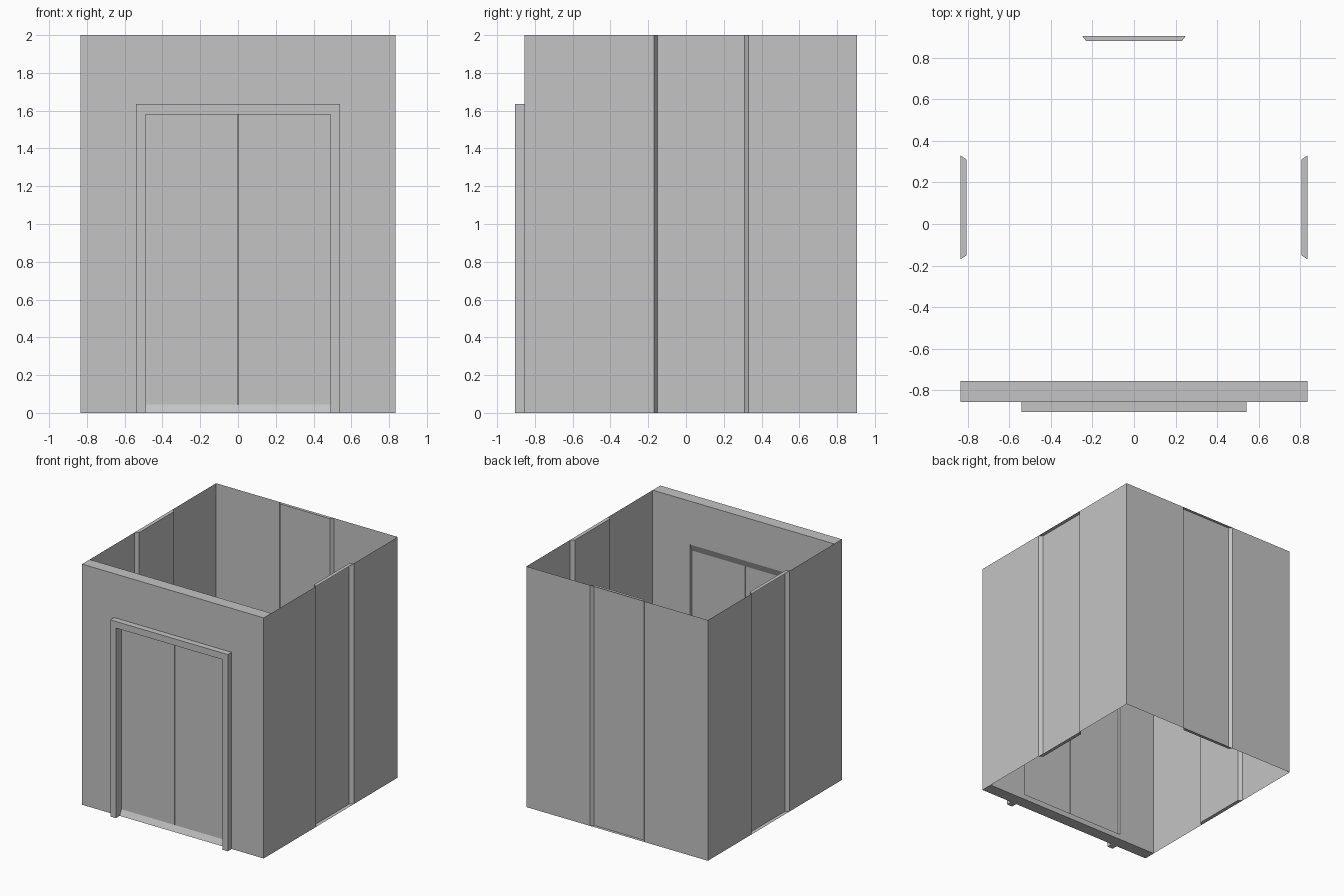
import bpy
import bmesh
from mathutils import Vector

if "Cube" in bpy.data.objects:
    bpy.data.objects.remove(bpy.data.objects["Cube"], do_unlink=True)

grey = bpy.data.materials.new("plain_grey")
grey.use_nodes = True
grey.diffuse_color = (0.55, 0.55, 0.55, 1)
grey.node_tree.nodes["Principled BSDF"].inputs["Base Color"].default_value = (0.55, 0.55, 0.55, 1)

HALF_X, BACK_Y, TOP = 0.835, 0.905, 2.0
WALL_FRONT, WALL_BACK = -0.855, -0.755
DOOR_X, DOOR_LOW, DOOR_TOP = 0.49, 0.045, 1.58
DOOR_FRONT, DOOR_BACK = -0.83, -0.78


def finish(bm, name):
    mesh = bpy.data.meshes.new(name)
    bm.to_mesh(mesh)
    bm.free()
    mesh.materials.append(grey)
    obj = bpy.data.objects.new(name, mesh)
    bpy.context.collection.objects.link(obj)
    return obj


def prism(name, points, offset):
    """Closed solid: a flat outline swept along an offset."""
    bm = bmesh.new()
    face = bm.faces.new([bm.verts.new(p) for p in points])
    swept = bmesh.ops.extrude_face_region(bm, geom=[face], use_keep_orig=True)["geom"]
    verts = [g for g in swept if isinstance(g, bmesh.types.BMVert)]
    bmesh.ops.translate(bm, verts=verts, vec=Vector(offset))
    bmesh.ops.recalc_face_normals(bm, faces=bm.faces)
    return finish(bm, name)


def box(name, x0, x1, y0, y1, z0, z1):
    outline = [(x0, y0, z0), (x1, y0, z0), (x1, y1, z0), (x0, y1, z0)]
    return prism(name, outline, (0, 0, z1 - z0))


def sheet_wall(name, path):
    """Thin wall following a plan path; points 1 to 4 form a capped groove."""
    bm = bmesh.new()
    low = [bm.verts.new((x, y, 0)) for x, y in path]
    high = [bm.verts.new((x, y, TOP)) for x, y in path]
    for i in range(len(path) - 1):
        bm.faces.new((low[i], low[i + 1], high[i + 1], high[i]))
    bm.faces.new(low[4:0:-1])
    bm.faces.new(high[1:5])
    return finish(bm, name)


# Side walls, each with a shallow vertical groove on the outside
for side, name in ((1, "left_wall"), (-1, "right_wall")):
    outer, inner = side * HALF_X, side * (HALF_X - 0.03)
    path = [(outer, WALL_BACK), (outer, -0.17), (inner, -0.15),
            (inner, 0.31), (outer, 0.33), (outer, BACK_Y)]
    sheet_wall(name, path)

# Back wall with the same groove
groove_y = BACK_Y - 0.025
sheet_wall("back_wall", [(HALF_X, BACK_Y), (0.25, BACK_Y), (0.23, groove_y),
                         (-0.23, groove_y), (-0.25, BACK_Y), (-HALF_X, BACK_Y)])

# Thick front wall with a doorway: sloped sill outside, sloped head inside
wall = box("front_wall", -HALF_X, HALF_X, WALL_FRONT, WALL_BACK, 0, TOP)
profile = [(-0.88, -DOOR_LOW), (DOOR_FRONT, DOOR_LOW), (-0.73, DOOR_LOW),
           (-0.73, 1.70), (DOOR_BACK, DOOR_TOP), (-0.88, DOOR_TOP)]
cutter = prism("doorway_cutter", [(-DOOR_X, y, z) for y, z in profile], (2 * DOOR_X, 0, 0))
cutter.hide_render = True
cut = wall.modifiers.new("doorway", 'BOOLEAN')
cut.operation = 'DIFFERENCE'
cut.solver = 'EXACT'
cut.object = cutter
bpy.context.view_layer.objects.active = wall
bpy.ops.object.modifier_apply(modifier=cut.name)
bpy.data.objects.remove(cutter, do_unlink=True)

# Sliding door leaves with a narrow gap between them
box("left_door", 0.003, DOOR_X, DOOR_FRONT, DOOR_BACK, DOOR_LOW, DOOR_TOP)
box("right_door", -DOOR_X, -0.003, DOOR_FRONT, DOOR_BACK, DOOR_LOW, DOOR_TOP)

# Raised frame around the doorway
fx, ft = 0.54, 1.635
arch = [(-fx, 0), (-fx, ft), (fx, ft), (fx, 0),
        (DOOR_X, 0), (DOOR_X, DOOR_TOP), (-DOOR_X, DOOR_TOP), (-DOOR_X, 0)]
prism("door_frame", [(x, -0.905, z) for x, z in arch], (0, 0.905 + WALL_FRONT, 0))
